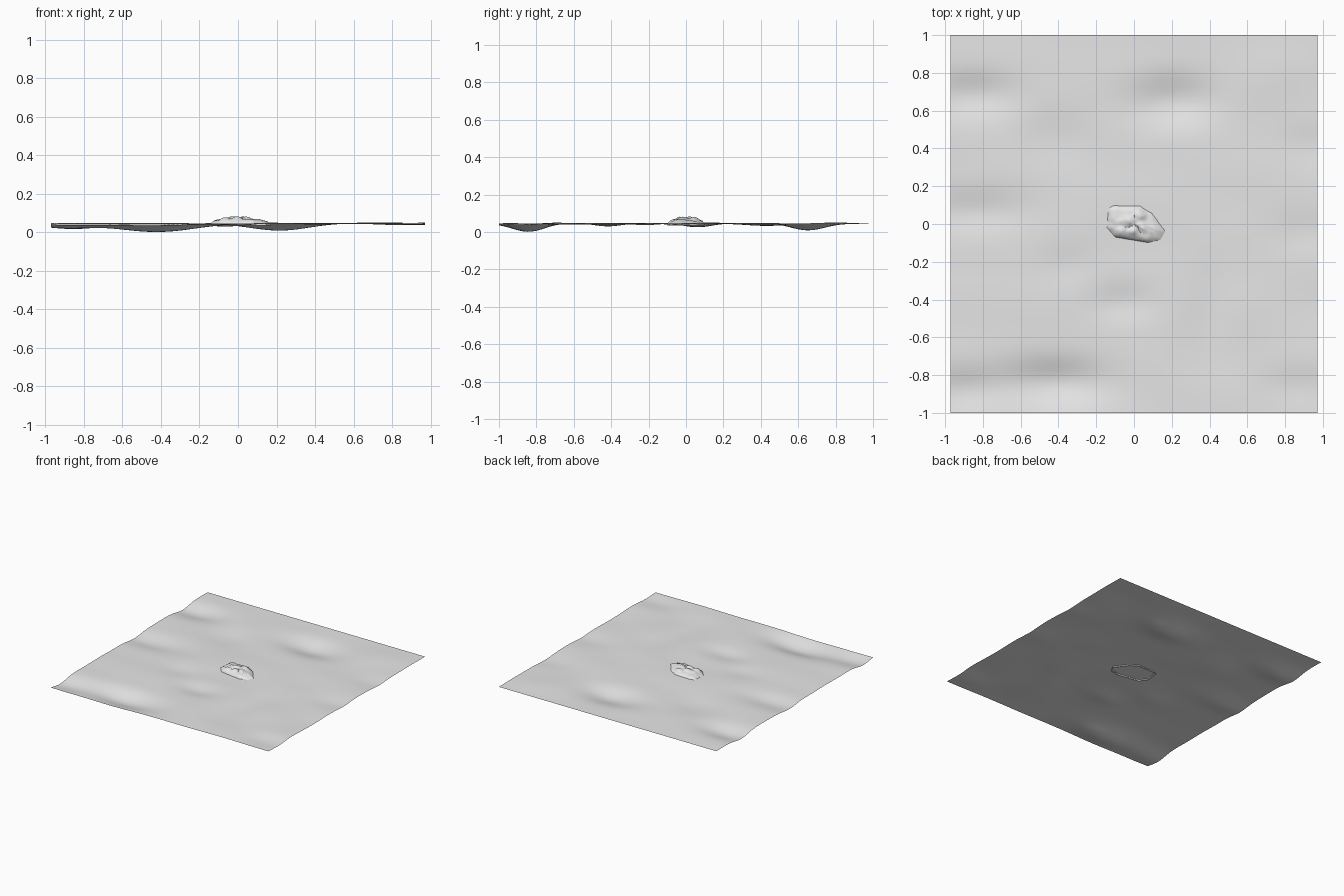
import bpy, bmesh, math
from mathutils import Vector, noise

if "Cube" in bpy.data.objects:
    bpy.data.objects.remove(bpy.data.objects["Cube"], do_unlink=True)


def material(name, colour):
    mat = bpy.data.materials.new(name)
    mat.use_nodes = True
    mat.diffuse_color = colour
    mat.node_tree.nodes["Principled BSDF"].inputs["Base Color"].default_value = colour
    return mat


def finish(name, bm, mat, angle):
    mesh = bpy.data.meshes.new(name)
    bmesh.ops.recalc_face_normals(bm, faces=bm.faces)
    bm.to_mesh(mesh)
    bm.free()
    mesh.materials.append(mat)
    obj = bpy.data.objects.new(name, mesh)
    bpy.context.collection.objects.link(obj)
    bpy.ops.object.select_all(action="DESELECT")
    obj.select_set(True)
    bpy.context.view_layer.objects.active = obj
    bpy.ops.object.shade_smooth_by_angle(angle=math.radians(angle))
    return obj


stone_grey = material("stone grey", (0.8, 0.8, 0.8, 1))

# Hollows in the ground: centre x, centre y, half width x, half width y, depth
HOLLOWS = [
    (-0.42, -0.84, 0.28, 0.12, 0.046), (0.22, 0.65, 0.22, 0.13, 0.040),
    (-0.85, 0.68, 0.22, 0.11, 0.028), (-0.85, 0.06, 0.25, 0.11, 0.020),
    (-0.90, -0.88, 0.20, 0.11, 0.024), (-0.06, -0.42, 0.18, 0.10, 0.018),
    (0.85, -0.86, 0.20, 0.10, 0.010), (0.95, 0.42, 0.18, 0.11, 0.009),
    (-0.40, 0.45, 0.18, 0.16, 0.012), (0.40, -0.45, 0.12, 0.20, 0.010),
    (0.90, -0.05, 0.18, 0.10, 0.008), (-0.35, -0.22, 0.14, 0.10, 0.008),
]


def ground_height(x, y):
    z = 0.052 + 0.006 * noise.noise(Vector((x * 2, y * 3.5, 3)))
    for cx, cy, wx, wy, depth in HOLLOWS:
        z -= depth * math.exp(-((x - cx) / wx) ** 2 - ((y - cy) / wy) ** 2)
    # The far edge lies level
    level = max(0, (y - 0.75) / 0.25) ** 2
    return z * (1 - level) + 0.05 * level


# Ground sheet
bm = bmesh.new()
bmesh.ops.create_grid(bm, x_segments=80, y_segments=80, size=1)
for v in bm.verts:
    v.co.x *= 0.972
    v.co.z = ground_height(v.co.x, v.co.y)
lowest = min(v.co.z for v in bm.verts)
for v in bm.verts:
    v.co.z -= lowest - 0.001
finish("ground", bm, stone_grey, 60)

# Rock: rings shrinking from the outline up to a chiselled crown
OUTLINE = [(-0.14, 0.085), (-0.11, 0.1), (0.035, 0.1), (0.1, 0.06), (0.172, -0.04),
           (0.145, -0.087), (0.075, -0.1), (-0.1, -0.07), (-0.145, -0.02)]
STEPS, RINGS = 5, 8
points = []
for (ax, ay), (bx, by) in zip(OUTLINE, OUTLINE[1:] + OUTLINE[:1]):
    for i in range(STEPS):
        t = i / STEPS
        points.append((ax + (bx - ax) * t, ay + (by - ay) * t))


def rock_height(x, y, scale):
    base = 0.043 + 0.034 * (1 - scale ** 3) ** 0.8
    near = noise.voronoi(Vector((x * 17, y * 17, 1.5)))[0]
    ridges = min(near[1] - near[0], 0.6) - 0.3
    return base + (0.024 * ridges + 0.006 * noise.noise(Vector((x * 20, y * 20, 0)))) * (1 - scale ** 4)


bm = bmesh.new()
rings = []
for r in range(RINGS):
    s = 1 - r / RINGS
    rings.append([bm.verts.new((x * s, y * s, rock_height(x * s, y * s, s))) for x, y in points])
# Short skirt seating the rock in the ground
rings.insert(0, [bm.verts.new((x, y, 0.034)) for x, y in points])
for low, high in zip(rings, rings[1:]):
    for i in range(len(low)):
        j = (i + 1) % len(low)
        bm.faces.new((low[i], low[j], high[j], high[i]))
crown = bm.verts.new((0, 0, rock_height(0, 0, 0)))
for i, v in enumerate(rings[-1]):
    bm.faces.new((v, rings[-1][(i + 1) % len(points)], crown))
bmesh.ops.triangulate(bm, faces=bm.faces)
finish("rock", bm, stone_grey, 40)
